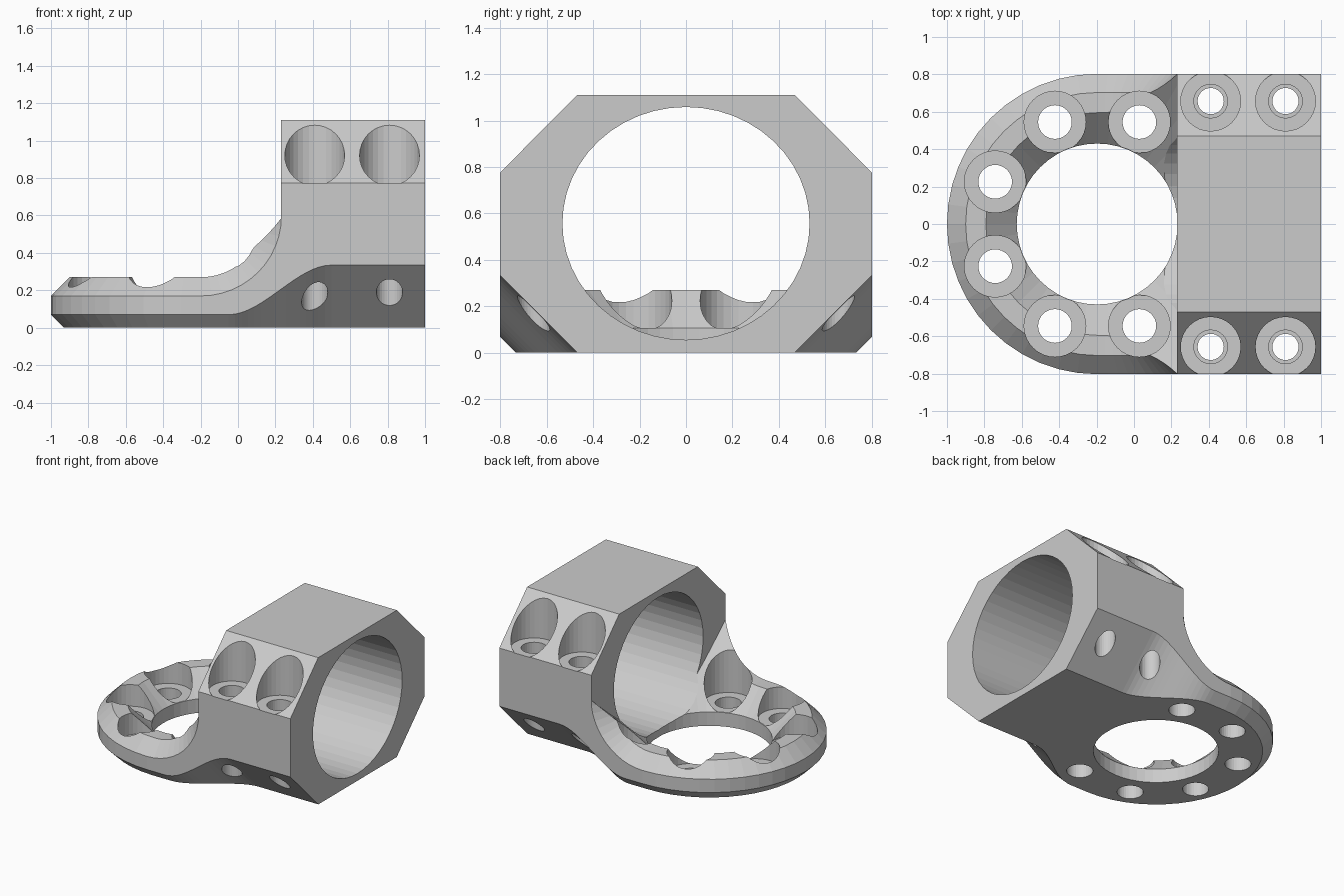
import bpy, bmesh
from math import pi, sin, cos

old = bpy.data.objects.get("Cube")
if old:
    bpy.data.objects.remove(old, do_unlink=True)

HALF = 0.803      # half width of the part
CX = -0.197       # centre of the round flange
BLOCK_X = 0.23    # where the clamp block starts
HEIGHT = 1.11

grey = bpy.data.materials.new("plain_grey")
grey.use_nodes = True
grey.diffuse_color = (0.6, 0.6, 0.6, 1)
grey.node_tree.nodes["Principled BSDF"].inputs["Base Color"].default_value = (0.6, 0.6, 0.6, 1)


def loft(name, rings):
    """Closed solid skinned through rings of equal point count."""
    bm = bmesh.new()
    loops = [[bm.verts.new(p) for p in ring] for ring in rings]
    n = len(loops[0])
    for a, b in zip(loops, loops[1:]):
        for i in range(n):
            j = (i + 1) % n
            bm.faces.new((a[i], a[j], b[j], b[i]))
    bm.faces.new(loops[0][::-1])
    bm.faces.new(loops[-1])
    bmesh.ops.recalc_face_normals(bm, faces=bm.faces)
    mesh = bpy.data.meshes.new(name)
    bm.to_mesh(mesh)
    bm.free()
    mesh.materials.append(grey)
    ob = bpy.data.objects.new(name, mesh)
    bpy.context.collection.objects.link(ob)
    return ob


def turned(name, x, y, steps, n=32):
    """Upright turned solid from (radius, z) steps."""
    return loft(name, [[(x + r * cos(2 * pi * i / n), y + r * sin(2 * pi * i / n), z)
                        for i in range(n)] for r, z in steps])


def combine(target, other, operation):
    mod = target.modifiers.new("combine", 'BOOLEAN')
    mod.operation = operation
    mod.solver = 'EXACT'
    mod.object = other
    bpy.context.view_layer.objects.active = target
    bpy.ops.object.modifier_apply(modifier=mod.name)
    bpy.data.objects.remove(other, do_unlink=True)


# Round flange with bevelled rims
def flange_ring(inset, z):
    r = HALF - inset
    arc = [(CX + r * cos(pi / 2 + pi * i / 24), r * sin(pi / 2 + pi * i / 24), z)
           for i in range(25)]
    return arc + [(0.33, -r, z), (0.33, r, z)]


body = loft("clamp_bracket", [flange_ring(i, z) for i, z in
                              ((0.07, 0), (0, 0.07), (0, 0.17), (0.1, 0.27))])


# Curved neck rising from flange to block
def neck_ring(y, r):
    arc = [(CX + r * sin(pi / 2 * i / 12), y, 0.6 - r * cos(pi / 2 * i / 12))
           for i in range(13)]
    return arc + [(0.3, y, 0.6), (0.3, y, 0.1), (CX, y, 0.1)]


neck = loft("neck", [neck_ring(y, r) for y, r in
                     ((-HALF, 0.43), (0.1 - HALF, 0.33), (HALF - 0.1, 0.33), (HALF, 0.43))])
combine(body, neck, 'UNION')

# Central opening with a wide conical mouth
mouth = turned("mouth_cutter", CX, 0, ((0.43, -0.2), (0.43, 0.105), (1.63, 1.305)), 48)
combine(body, mouth, 'DIFFERENCE')

# Clamp block with bevelled top corners
section = [(-HALF, 0), (HALF, 0), (HALF, 0.775), (0.47, HEIGHT), (-0.47, HEIGHT), (-HALF, 0.775)]
block = loft("block", [[(x, y, z) for y, z in section] for x in (BLOCK_X, 1)])
combine(body, block, 'UNION')

# Lower side bevels that sweep up from flange to block
stations = [(-0.1, 0.065)]
for i in range(17):
    t = i / 16
    stations.append((-0.05 + 0.55 * t, 0.07 + 0.265 * t * t * (3 - 2 * t)))
stations.append((1.2, 0.335))
for side in (-1, 1):
    rings = [[(x, side * (HALF - h - 0.2), -0.2), (x, side * (HALF + 0.2), h + 0.2),
              (x, side * (HALF + 0.2), -0.2)] for x, h in stations]
    combine(body, loft("bevel_cutter", rings), 'DIFFERENCE')

# Main bore along x
bore = loft("bore_cutter", [[(x, 0.533 * cos(2 * pi * i / 48), 0.557 + 0.502 * sin(2 * pi * i / 48))
                             for i in range(48)] for x in (0.1, 1.2)])
combine(body, bore, 'DIFFERENCE')

# Counterbored flange holes and stepped clamp holes
for side in (-1, 1):
    for angle in (67.5, 112.5, 157.5):
        a = angle * pi / 180
        hole = turned("flange_hole_cutter", CX + 0.59 * cos(a), side * 0.59 * sin(a),
                      ((0.09, -0.1), (0.09, 0.107), (0.165, 0.107), (0.165, 1.4)))
        combine(body, hole, 'DIFFERENCE')
    for x in (0.41, 0.81):
        hole = turned("clamp_hole_cutter", x, side * 0.657,
                      ((0.07, -0.1), (0.07, 0.5), (0.09, 0.5), (0.09, 0.772),
                       (0.16, 0.772), (0.16, 1.4)))
        combine(body, hole, 'DIFFERENCE')

# Flat facets throughout
body.data.shade_flat()
